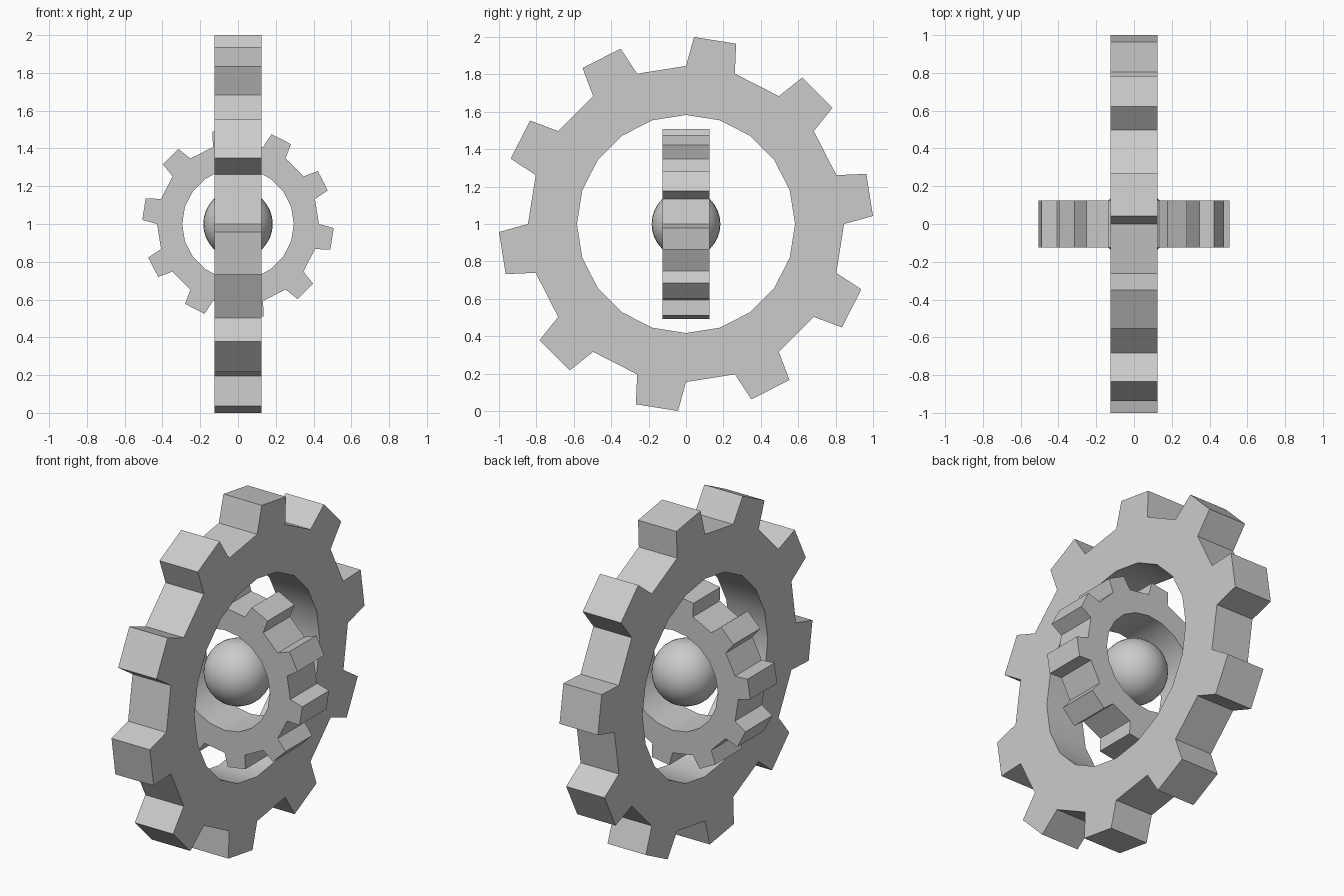
import bpy, bmesh, math
from mathutils import Matrix, Vector

if "Cube" in bpy.data.objects:
    bpy.data.objects.remove(bpy.data.objects["Cube"])

CENTRE = Vector((0, 0, 1))


def gear(name, scale, half_width, turn):
    """Toothed ring around the local x axis: 20 sides, every other one a tooth."""
    root, hole, tip, half_tip = 0.845 * scale, 0.583 * scale, 0.994 * scale, 0.114 * scale
    bm = bmesh.new()

    def pair(y, z):
        return [bm.verts.new((x, y, z)) for x in (-half_width, half_width)]

    def polar(r, a):
        return r * math.cos(a), r * math.sin(a)

    step = math.radians(18)
    outer = [pair(*polar(root, i * step)) for i in range(20)]
    inner = [pair(*polar(hole, i * step)) for i in range(20)]
    for i in range(20):
        a, b = outer[i], outer[(i + 1) % 20]
        c, d = inner[i], inner[(i + 1) % 20]
        rim = [a, b]
        # slightly tapered tooth
        if i % 2 == 0:
            mid = (i + 0.5) * step
            n = Vector(polar(tip, mid))
            t = Vector(polar(half_tip, mid + math.pi / 2))
            rim = [a, pair(*(n - t)), pair(*(n + t)), b]
        for p, q in zip(rim, rim[1:]):
            bm.faces.new((p[0], q[0], q[1], p[1]))
        bm.faces.new((c[0], d[0], d[1], c[1]))
        # ring faces on both sides, tooth sides as separate quads
        for s in (0, 1):
            bm.faces.new((a[s], b[s], d[s], c[s]))
            if len(rim) == 4:
                bm.faces.new([p[s] for p in rim])
    bmesh.ops.recalc_face_normals(bm, faces=bm.faces)
    bm.transform(Matrix.Rotation(turn, 4, 'Z'))
    mesh = bpy.data.meshes.new(name)
    bm.to_mesh(mesh)
    bm.free()
    obj = bpy.data.objects.new(name, mesh)
    obj.location = CENTRE
    bpy.context.collection.objects.link(obj)
    bpy.ops.object.select_all(action='DESELECT')
    obj.select_set(True)
    bpy.context.view_layer.objects.active = obj
    bpy.ops.object.shade_smooth_by_angle(angle=math.radians(30))
    return obj


# Two nested gears at right angles
gear("outer_gear", 1.0, 0.125, 0)
gear("inner_gear", 0.507, 0.125, math.pi / 2)

# Core ball
bpy.ops.mesh.primitive_uv_sphere_add(segments=32, ring_count=16, radius=0.184, location=CENTRE)
bpy.context.object.name = "core_ball"
bpy.ops.object.shade_smooth()
